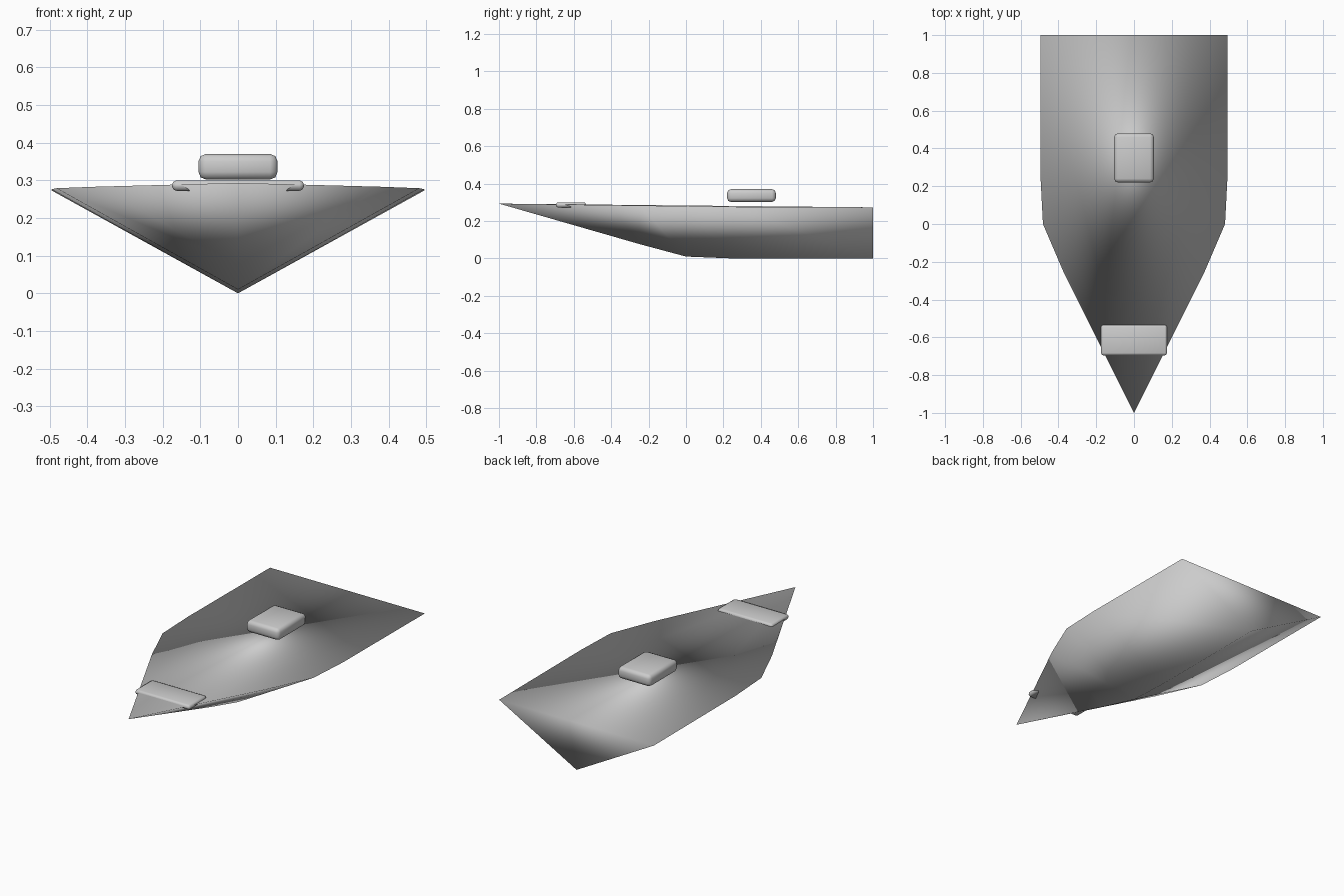
import bpy, bmesh

if "Cube" in bpy.data.objects:
    bpy.data.objects.remove(bpy.data.objects["Cube"])

# Hull: V-shaped stations (y, half beam, gunwale z, keel z), closing at the bow
STATIONS = [
    (1.0, 0.495, 0.273, 0.0),
    (0.25, 0.495, 0.276, 0.0),
    (0.0, 0.482, 0.279, 0.01),
    (-0.25, 0.375, 0.283, 0.077),
]
BOW = (0, -1.0, 0.293)


def make_hull():
    bm = bmesh.new()
    bow = bm.verts.new(BOW)
    rows = [(bm.verts.new((-w, y, zg)), bm.verts.new((0, y, zk)), bm.verts.new((w, y, zg)))
            for y, w, zg, zk in STATIONS]
    # Sides
    for a, b in zip(rows, rows[1:]):
        for i in (0, 1):
            bm.faces.new((a[i], a[i + 1], b[i + 1], b[i]))
    last = rows[-1]
    for i in (0, 1):
        bm.faces.new((last[i], last[i + 1], bow))
    # Transom
    bm.faces.new(rows[0])
    # Deck: long central triangle plus a fan along each gunwale
    bm.faces.new((rows[0][0], rows[0][2], bow))
    for side in (0, 2):
        for a, b in zip(rows[1:], rows[2:]):
            bm.faces.new((a[side], b[side], bow))
        bm.faces.new((rows[0][side], rows[1][side], bow))
    bmesh.ops.recalc_face_normals(bm, faces=bm.faces[:])
    for f in bm.faces:
        f.smooth = True
    mesh = bpy.data.meshes.new("hull")
    bm.to_mesh(mesh)
    bm.free()
    bpy.context.collection.objects.link(bpy.data.objects.new("hull", mesh))


def rounded_block(name, size, centre, bevel):
    bpy.ops.mesh.primitive_cube_add(size=1, location=centre)
    ob = bpy.context.object
    ob.name = name
    ob.scale = size
    bpy.ops.object.transform_apply(location=False, rotation=False, scale=True)
    mod = ob.modifiers.new("bevel", 'BEVEL')
    mod.width = bevel
    mod.segments = 2
    bpy.ops.object.shade_smooth()
    return ob


make_hull()
# Seat block and bow plate
rounded_block("seat", (0.21, 0.26, 0.068), (0, 0.35, 0.336), 0.02)
rounded_block("bow_plate", (0.35, 0.16, 0.028), (0, -0.615, 0.286), 0.012)
